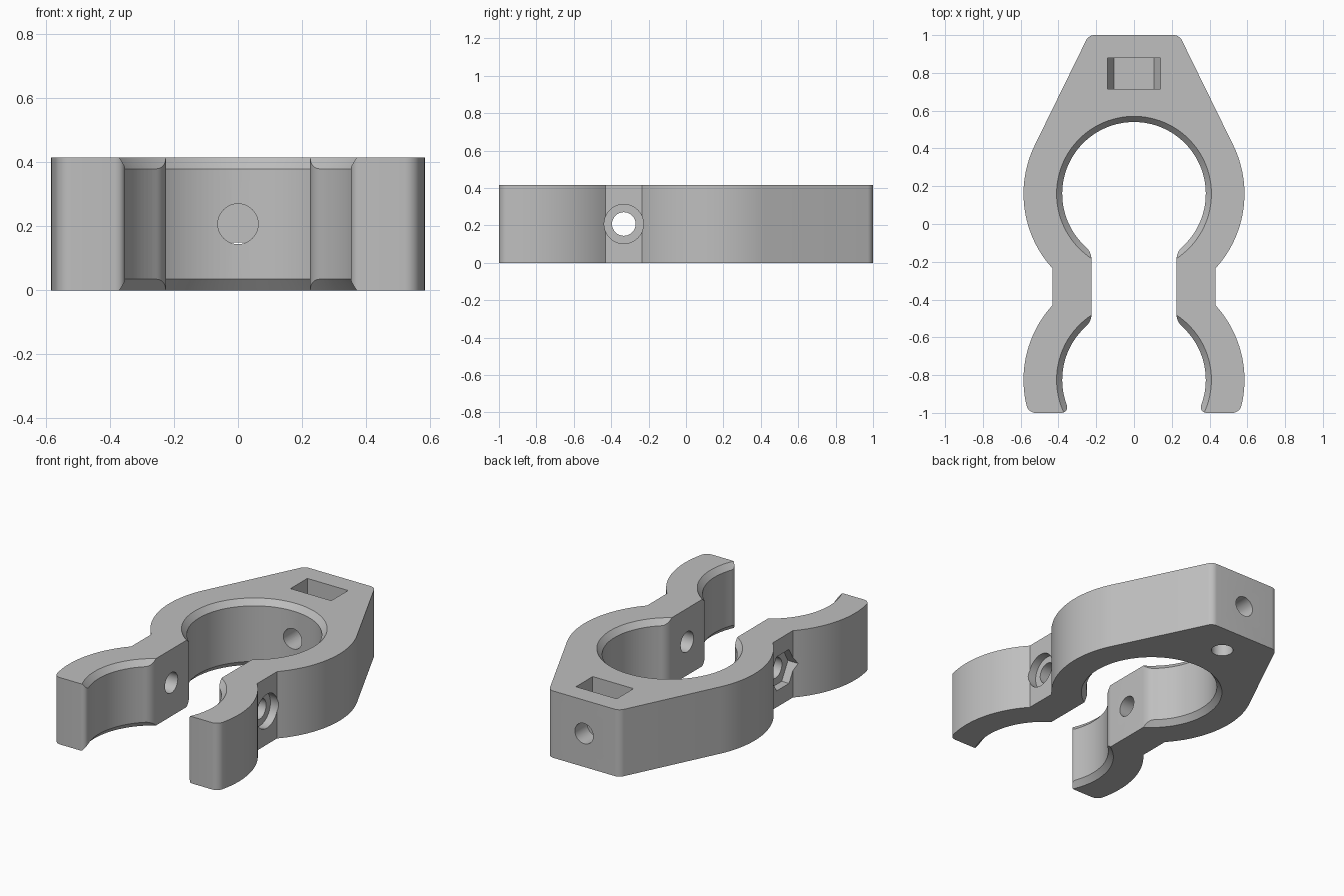
import bpy, bmesh, math
from mathutils import Matrix, Vector

cube = bpy.data.objects.get("Cube")
if cube:
    bpy.data.objects.remove(cube)

H, MID = 0.415, 0.2075           # body height and mid height
BACK_Y, FRONT_Y = 0.16, -0.825   # ring centres
R_OUT, R_IN = 0.585, 0.38
NECK_IN, NECK_OUT = 0.225, 0.432
NECK_Y = (BACK_Y + FRONT_Y) / 2

mat = bpy.data.materials.new("plain grey")
mat.use_nodes = True
grey = (0.52, 0.52, 0.52, 1)
mat.diffuse_color = grey
mat.node_tree.nodes["Principled BSDF"].inputs["Base Color"].default_value = grey


def arc(cx, cy, r, a0, a1, n):
    """Points along an arc, angles in radians."""
    return [(cx + r * math.cos(a0 + (a1 - a0) * i / n),
             cy + r * math.sin(a0 + (a1 - a0) * i / n)) for i in range(n + 1)]


def prism(name, points, height):
    """Extrude a flat outline upward from z = 0."""
    bm = bmesh.new()
    face = bm.faces.new([bm.verts.new((x, y, 0)) for x, y in points])
    up = bmesh.ops.extrude_face_region(bm, geom=[face])["geom"]
    bmesh.ops.translate(bm, vec=(0, 0, height),
                        verts=[g for g in up if isinstance(g, bmesh.types.BMVert)])
    bmesh.ops.recalc_face_normals(bm, faces=bm.faces)
    return link(name, bm)


def link(name, bm):
    mesh = bpy.data.meshes.new(name)
    bm.to_mesh(mesh)
    bm.free()
    mesh.materials.append(mat)
    obj = bpy.data.objects.new(name, mesh)
    bpy.context.collection.objects.link(obj)
    return obj


cutters = []


def cone(name, start, end, r1, r2, sides=64, turn=0.0):
    """Cylinder or cone cutter between two points."""
    a, b = Vector(start), Vector(end)
    rot = (b - a).to_track_quat("Z", "Y").to_matrix().to_4x4()
    place = Matrix.Translation((a + b) / 2) @ rot @ Matrix.Rotation(turn, 4, "Z")
    bm = bmesh.new()
    bmesh.ops.create_cone(bm, cap_ends=True, segments=sides, radius1=r1, radius2=r2,
                          depth=(b - a).length, matrix=place)
    cutters.append(link(name, bm))


# Right half of the outline, from the back edge round to the ring's inside
pi = math.pi
corner = Vector((0.24, 1 - BACK_Y))
tangent = math.atan2(corner.y, corner.x) - math.acos(R_OUT / corner.length)
f_back = 0.05
back_cy = 1 - f_back
back_cx = (R_OUT - f_back - math.sin(tangent) * (back_cy - BACK_Y)) / math.cos(tangent)
waist = math.acos(NECK_OUT / R_OUT)

# Rounded outer and inner corners of the arm tip
f_out, f_tip = 0.05, 0.03
out_y = -1 + f_out
out_x = math.sqrt((R_OUT - f_out) ** 2 - (out_y - FRONT_Y) ** 2)
out_a = math.atan2(out_y - FRONT_Y, out_x)
tip_y = -1 + f_tip
tip_x = math.sqrt((R_IN + f_tip) ** 2 - (tip_y - FRONT_Y) ** 2)
tip_a = math.atan2(tip_y - FRONT_Y, tip_x)

# Rounded corners between the neck and the two rings
f_neck = 0.09
neck_x = NECK_IN + f_neck
neck_dy = math.sqrt((R_IN + f_neck) ** 2 - neck_x ** 2)
neck_a = math.atan2(neck_dy, neck_x)

half = arc(back_cx, back_cy, f_back, pi / 2, tangent, 8)
half += arc(0, BACK_Y, R_OUT, tangent, -waist, 24)
half += arc(0, FRONT_Y, R_OUT, waist, out_a, 20)
half += arc(out_x, out_y, f_out, out_a, -pi / 2, 8)[1:]
half += arc(tip_x, tip_y, f_tip, -pi / 2, tip_a - pi, 8)
half += arc(0, FRONT_Y, R_IN, tip_a, neck_a, 24)[1:]
half += arc(neck_x, FRONT_Y + neck_dy, f_neck, neck_a + pi, pi, 10)[1:]
half += arc(neck_x, BACK_Y - neck_dy, f_neck, pi, pi - neck_a, 10)
half += arc(0, BACK_Y, R_IN, -neck_a, pi / 2, 48)[1:]
outline = half + [(-x, y) for x, y in reversed(half[:-1])]
body = prism("clamp_body", outline, H)

# Chamfers on the upper and lower rims of both rings
for tag, cy in (("back", BACK_Y), ("front", FRONT_Y)):
    cone(tag + "_top_chamfer", (0, cy, H - 0.07), (0, cy, H + 0.035), 0.35, 0.44, 128)
    cone(tag + "_low_chamfer", (0, cy, 0.07), (0, cy, -0.035), 0.35, 0.44, 128)

# Screw holes: across the neck, through the back, and vertical
R_HOLE = 0.063
cone("neck_hole", (-0.7, NECK_Y, MID), (0.7, NECK_Y, MID), R_HOLE, R_HOLE)
cone("back_hole", (0, 0.3, MID), (0, 1.2, MID), R_HOLE, R_HOLE)
cone("upright_hole", (0, 0.8, -0.1), (0, 0.8, H + 0.1), R_HOLE, R_HOLE)

# Screw head recess on one side of the neck, hexagonal nut recess on the other
recess = NECK_OUT - 0.05
cone("screw_recess", (recess, NECK_Y, MID), (0.7, NECK_Y, MID), 0.105, 0.105)
cone("nut_recess", (-recess, NECK_Y, MID), (-0.7, NECK_Y, MID), 0.122, 0.122, 6, pi / 2)

# Nut slot dropped in from above, with tapered lower sides
slot = prism("nut_slot", [(-0.14, 0.6), (-0.14, MID), (-0.107, 0.15),
                          (0.107, 0.15), (0.14, MID), (0.14, 0.6)], 0.165)
slot.data.transform(Matrix.Translation((0, 0.88, 0)) @ Matrix.Rotation(pi / 2, 4, "X"))
cutters.append(slot)

# Cut everything, then drop the helpers
bpy.context.view_layer.objects.active = body
for cutter in cutters:
    cutter.hide_render = True
    mod = body.modifiers.new(cutter.name, "BOOLEAN")
    mod.operation = "DIFFERENCE"
    mod.solver = "EXACT"
    mod.object = cutter
    bpy.ops.object.modifier_apply(modifier=mod.name)
for cutter in cutters:
    bpy.data.objects.remove(cutter)

bpy.ops.object.select_all(action="DESELECT")
body.select_set(True)
bpy.ops.object.shade_smooth_by_angle(angle=math.radians(25))
